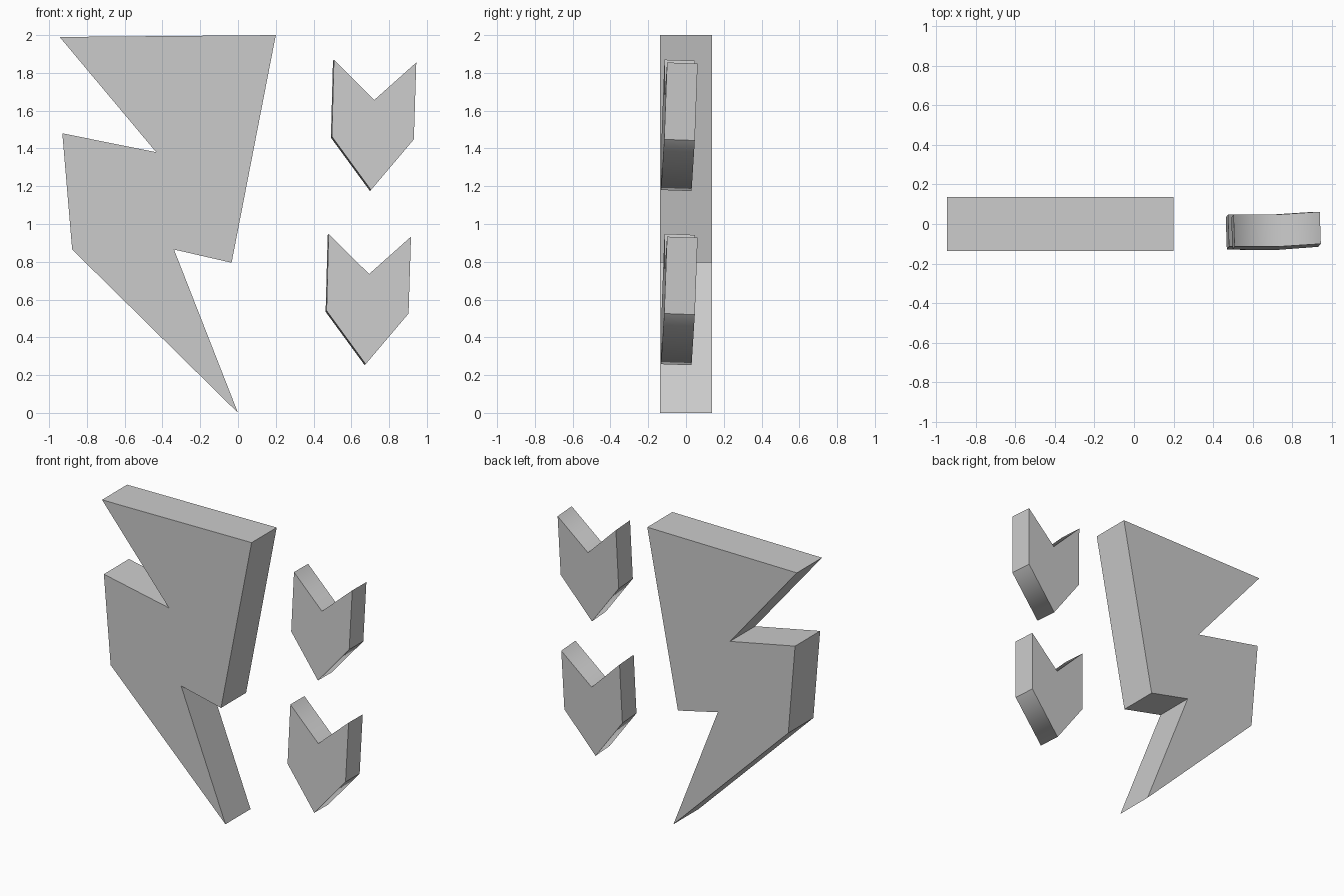
import bpy, bmesh
from mathutils import Vector

if "Cube" in bpy.data.objects:
    bpy.data.objects.remove(bpy.data.objects["Cube"])


def prism(name, front, depth, soft=()):
    """Extrude a front outline by a depth vector; edges at 'soft' corners shade smoothly."""
    bm = bmesh.new()
    a = [bm.verts.new(p) for p in front]
    b = [bm.verts.new(Vector(p) + depth) for p in front]
    n = len(front)
    bm.faces.new(a)
    bm.faces.new(b[::-1])
    for i in range(n):
        j = (i + 1) % n
        f = bm.faces.new((a[j], a[i], b[i], b[j]))
        f.smooth = i in soft or j in soft
    bmesh.ops.recalc_face_normals(bm, faces=bm.faces)
    for e in bm.edges:
        e.smooth = False
    for i in soft:
        bm.edges.get((a[i], b[i])).smooth = True
    mesh = bpy.data.meshes.new(name)
    bm.to_mesh(mesh)
    bm.free()
    obj = bpy.data.objects.new(name, mesh)
    bpy.context.collection.objects.link(obj)
    return obj


# Large zigzag bolt
bolt = [(0.2, 2.0), (-0.944, 1.99), (-0.433, 1.38), (-0.93, 1.48),
        (-0.878, 0.865), (0, 0), (-0.339, 0.865), (-0.034, 0.795)]
prism("lightning_bolt", [(x, -0.137, z) for x, z in bolt], Vector((0, 0.274, 0)))

# Two slightly tilted chevrons, stacked beside the bolt
chevron = [(0.508, 1.87), (0.497, 1.463), (0.704, 1.18),
           (0.931, 1.448), (0.944, 1.855), (0.722, 1.657)]
tilt_x, tilt_z = 0.033, 0.036
depth = Vector((-tilt_x, 1, -tilt_z)).normalized() * 0.162
front = [(x, -0.114 + tilt_x * (x - 0.508) + tilt_z * (z - 1.87), z) for x, z in chevron]
for name, dx, dz in (("upper_chevron", 0, 0), ("lower_chevron", -0.028, -0.922)):
    prism(name, [(x + dx, y, z + dz) for x, y, z in front], depth, soft=(2, 5))
